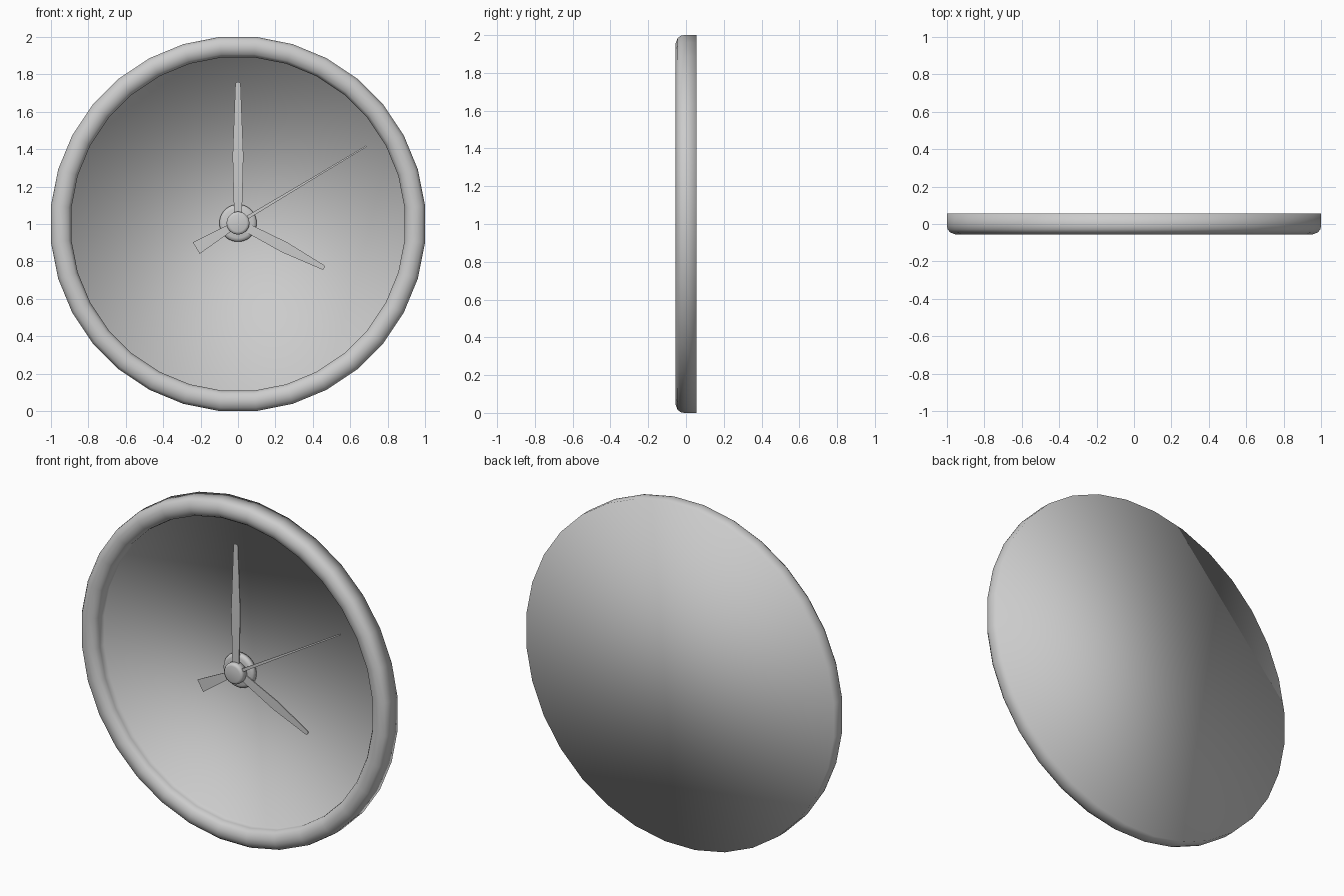
import bpy, bmesh
from math import sin, cos, pi, radians

default = bpy.data.objects.get("Cube")
if default:
    bpy.data.objects.remove(default, do_unlink=True)

grey = bpy.data.materials.new("plain grey")
grey.use_nodes = True
colour = (0.6, 0.6, 0.6, 1)
grey.diffuse_color = colour
grey.node_tree.nodes["Principled BSDF"].inputs["Base Color"].default_value = colour

HUB_Z = 1.005


def finish(name, bm, smooth):
    bmesh.ops.recalc_face_normals(bm, faces=bm.faces)
    for face in bm.faces:
        face.smooth = smooth
    mesh = bpy.data.meshes.new(name)
    bm.to_mesh(mesh)
    bm.free()
    mesh.materials.append(grey)
    obj = bpy.data.objects.new(name, mesh)
    bpy.context.collection.objects.link(obj)
    return obj


def turned(name, profile, z, sides=32):
    """Turn (radius, y) points about the y axis and cap both ends."""
    bm = bmesh.new()
    angles = [2 * pi * (i + 0.5) / sides for i in range(sides)]
    rings = [[bm.verts.new((r * cos(a), y, z + r * sin(a))) for a in angles]
             for r, y in profile]
    for a, b in zip(rings, rings[1:]):
        for i in range(sides):
            j = (i + 1) % sides
            bm.faces.new((a[i], a[j], b[j], b[i]))
    bm.faces.new(rings[0])
    bm.faces.new(rings[-1])
    return finish(name, bm, True)


def hand(name, outline, degrees, y, thickness=0.006):
    """Flat hand from (distance, half width) points, mirrored across its axis."""
    bm = bmesh.new()
    a = radians(degrees)
    points = outline + [(d, -w) for d, w in reversed(outline)]
    verts = [bm.verts.new((d * cos(a) - w * sin(a), y,
                           HUB_Z + d * sin(a) + w * cos(a))) for d, w in points]
    face = bm.faces.new(verts)
    extruded = bmesh.ops.extrude_face_region(bm, geom=[face])["geom"]
    moved = [v for v in extruded if isinstance(v, bmesh.types.BMVert)]
    bmesh.ops.translate(bm, vec=(0, thickness, 0), verts=moved)
    return finish(name, bm, False)


# Case: flat back, straight side, rounded front rim and recessed dial
turned("clock_case", [(1.005, 0.055), (1.005, -0.01), (1.001, -0.028),
                      (0.989, -0.044), (0.962, -0.055), (0.938, -0.055),
                      (0.911, -0.044), (0.899, -0.028), (0.895, -0.01),
                      (0.895, 0.03)], 1)

# Hub: wide base under the hands, small cap over them
turned("hub_base", [(0.1, 0.03), (0.1, 0.01), (0.094, 0.001),
                    (0.08, -0.004)], HUB_Z)
turned("hub_cap", [(0.061, 0), (0.061, -0.038), (0.057, -0.046),
                   (0.046, -0.05)], HUB_Z)

# Hands
hand("hour_hand", [(0, 0.022), (0.28, 0.03), (0.51, 0.013), (0.52, 0.009)], -27.5, -0.012)
hand("minute_hand", [(0, 0.02), (0.36, 0.029), (0.745, 0.014), (0.755, 0.01)], 90, -0.022)
hand("second_hand", [(-0.26, 0.036), (-0.06, 0.02), (0.06, 0.009),
                     (0.5, 0.005), (0.8, 0.004)], 30.9, -0.032)
